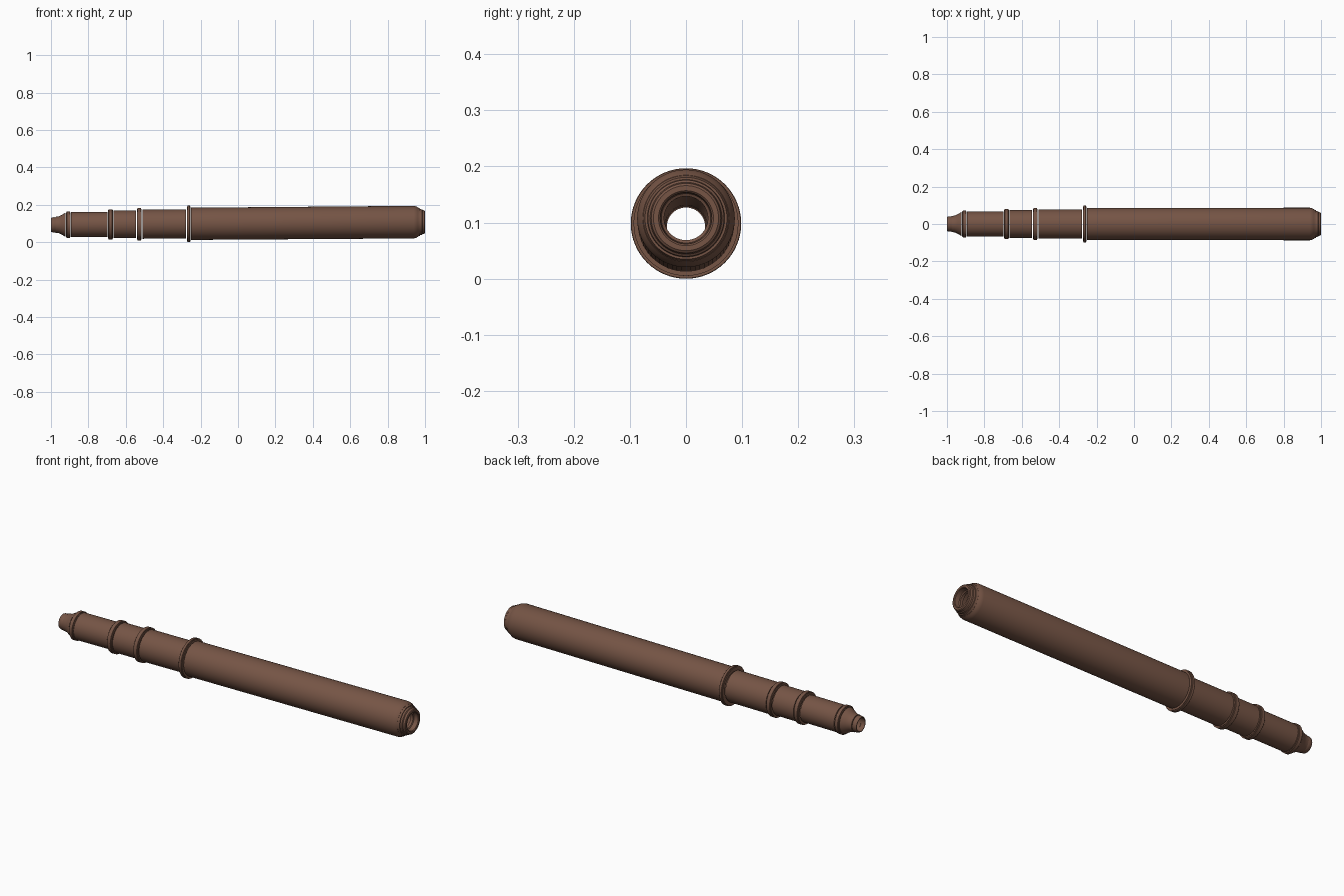
import bpy, bmesh, math

if "Cube" in bpy.data.objects:
    bpy.data.objects.remove(bpy.data.objects["Cube"])

SIDES = 64
SLOPE = 0.0075      # the tube rises slightly towards the wide end
AXIS_Z = 0.1004

mat = bpy.data.materials.new("brown_leather")
mat.diffuse_color = (0.18, 0.09, 0.06, 1)
mat.use_nodes = True
mat.node_tree.nodes["Principled BSDF"].inputs["Base Color"].default_value = mat.diffuse_color


def lathe(name, profile):
    """Spin a closed (x, radius) profile round the long axis."""
    bm = bmesh.new()
    rings = []
    for x, r in profile:
        ring = []
        for i in range(SIDES):
            a = 2 * math.pi * i / SIDES
            ring.append(bm.verts.new((x, r * math.cos(a),
                                      AXIS_Z + SLOPE * x + r * math.sin(a))))
        rings.append(ring)
    for k in range(len(rings)):
        a, b = rings[k], rings[(k + 1) % len(rings)]
        for i in range(SIDES):
            j = (i + 1) % SIDES
            bm.faces.new((a[i], a[j], b[j], b[i]))
    bmesh.ops.recalc_face_normals(bm, faces=bm.faces)
    me = bpy.data.meshes.new(name)
    bm.to_mesh(me)
    bm.free()
    me.materials.append(mat)
    ob = bpy.data.objects.new(name, me)
    bpy.context.collection.objects.link(ob)
    bpy.ops.object.select_all(action='DESELECT')
    ob.select_set(True)
    bpy.context.view_layer.objects.active = ob
    bpy.ops.object.shade_smooth_by_angle(angle=math.radians(30))
    return ob


def tube(name, x0, x1, r, wall=0.004):
    lathe(name, [(x0, r), (x1, r), (x1, r - wall), (x0, r - wall)])


def collar(name, x, half, r, inner):
    """Stepped flange: wide rim with a narrower shoulder on each side."""
    e = 0.003
    s = r - 0.005
    lathe(name, [(x - half, inner), (x - half, s), (x - half + e, s),
                 (x - half + e, r - 0.001), (x - half + e + 0.001, r),
                 (x + half - e - 0.001, r), (x + half - e, r - 0.001),
                 (x + half - e, s), (x + half, s), (x + half, inner)])


# main barrel with bevelled front edge
lathe("main_barrel", [(-0.25, 0.086), (0.94, 0.087), (0.953, 0.084),
                      (0.964, 0.077), (0.964, 0.066), (0.945, 0.081),
                      (0.93, 0.083), (-0.25, 0.082)])

# lens bezel, stepped and recessed
lathe("lens_bezel", [(0.962, 0.077), (0.974, 0.073), (0.974, 0.069), (0.984, 0.068),
                     (0.987, 0.064), (0.997, 0.062), (1.0, 0.058), (1.0, 0.049),
                     (0.997, 0.046), (0.975, 0.044), (0.972, 0.039),
                     (0.958, 0.039), (0.958, 0.066)])

# drawn sections, each narrower than the last
tube("large_section", -0.511, -0.279, 0.078)
tube("middle_section", -0.665, -0.545, 0.074)
tube("small_section", -0.892, -0.699, 0.067)

# collars between the sections
collar("large_collar", -0.264, 0.010, 0.0984, 0.074)
collar("middle_collar", -0.528, 0.013, 0.086, 0.070)
collar("small_collar", -0.682, 0.013, 0.081, 0.064)
collar("eyepiece_collar", -0.907, 0.012, 0.071, 0.058)

# eyepiece cone and cup
lathe("eyepiece_cone", [(-0.921, 0.064), (-0.93, 0.060), (-0.945, 0.051),
                        (-0.958, 0.045), (-0.975, 0.043), (-0.975, 0.036),
                        (-0.955, 0.038), (-0.921, 0.058)])
lathe("eyepiece_cup", [(-0.977, 0.040), (-0.985, 0.041), (-0.996, 0.039),
                       (-1.0, 0.037), (-1.0, 0.034), (-0.977, 0.034)])
